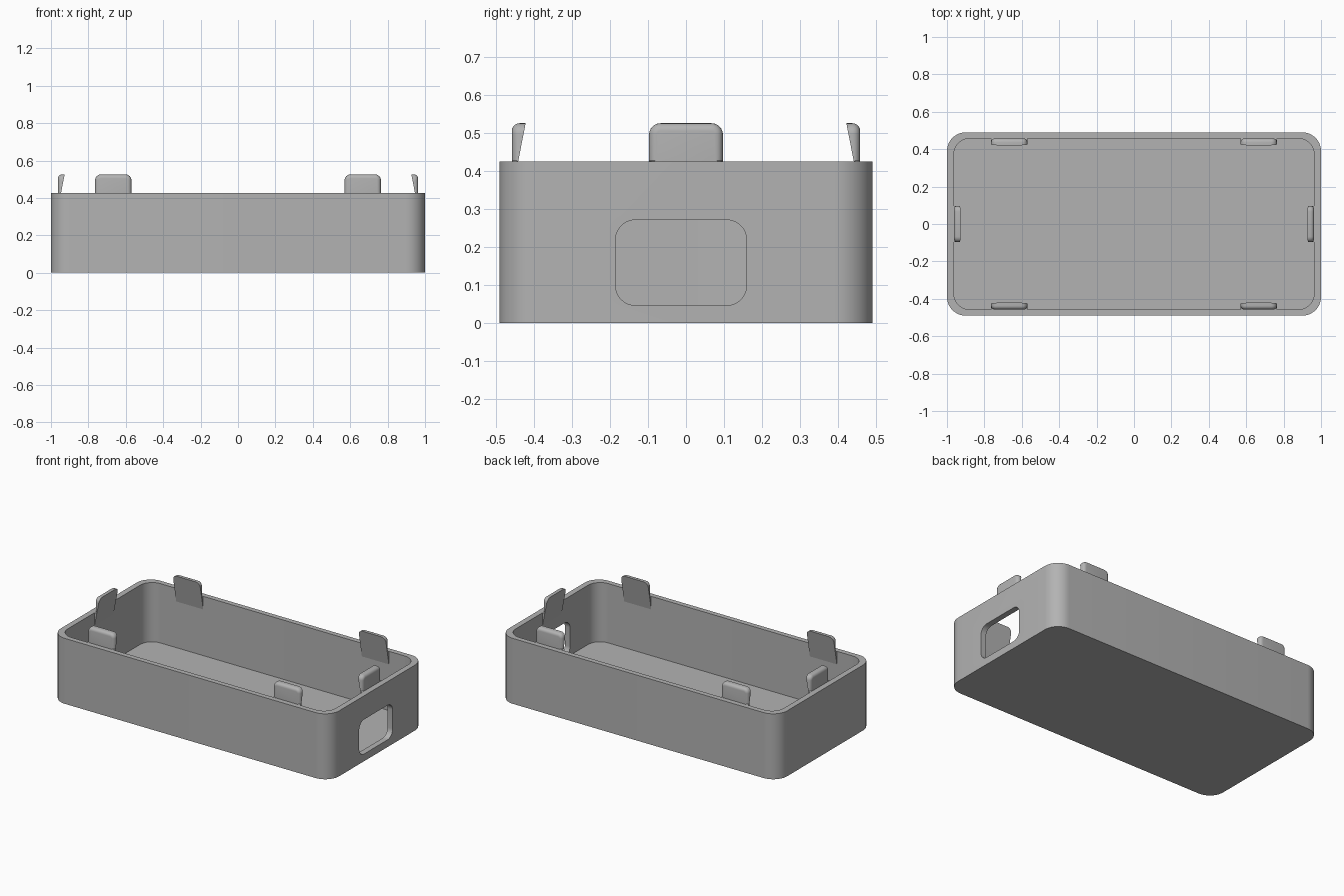
import bpy, bmesh, math

if "Cube" in bpy.data.objects:
    bpy.data.objects.remove(bpy.data.objects["Cube"])

grey = bpy.data.materials.new("plain grey")
grey.diffuse_color = (0.45, 0.45, 0.45, 1)
grey.use_nodes = True
grey.node_tree.nodes["Principled BSDF"].inputs["Base Color"].default_value = grey.diffuse_color


def rounded_rect(hx, hy, r, n=10):
    pts = []
    for k, (sx, sy) in enumerate([(1, 1), (-1, 1), (-1, -1), (1, -1)]):
        for i in range(n + 1):
            a = math.pi / 2 * (k + i / n)
            pts.append((sx * (hx - r) + r * math.cos(a), sy * (hy - r) + r * math.sin(a)))
    return pts


def loft(name, loops, smooth=True):
    """Skin a series of equal-length closed loops and cap both ends."""
    bm = bmesh.new()
    rows = [[bm.verts.new(p) for p in loop] for loop in loops]
    n = len(rows[0])
    for a, b in zip(rows, rows[1:]):
        for i in range(n):
            j = (i + 1) % n
            bm.faces.new((a[i], a[j], b[j], b[i]))
    bm.faces.new(rows[0][::-1])
    bm.faces.new(rows[-1])
    bmesh.ops.remove_doubles(bm, verts=bm.verts[:], dist=1e-5)
    bmesh.ops.recalc_face_normals(bm, faces=bm.faces[:])
    me = bpy.data.meshes.new(name)
    bm.to_mesh(me)
    bm.free()
    me.materials.append(grey)
    ob = bpy.data.objects.new(name, me)
    bpy.context.collection.objects.link(ob)
    return ob


def smooth(ob):
    bpy.ops.object.select_all(action='DESELECT')
    ob.select_set(True)
    bpy.context.view_layer.objects.active = ob
    bpy.ops.object.shade_smooth_by_angle(angle=math.radians(35))


# Open tray: outer wall up, rim inward, inner wall down to the floor
H, FLOOR, IX, IY = 0.425, 0.04, 0.963, 0.457
outer = rounded_rect(1.0, 0.49, 0.1)
inner = rounded_rect(IX, IY, 0.085)
tray = loft("tray", [[(x, y, z) for x, y in loop] for loop, z in
                     ((outer, 0), (outer, H), (inner, H), (inner, FLOOR))])

# Rounded port through the right end wall
port = rounded_rect(0.172, 0.112, 0.052)
cutter = loft("port_cutter", [[(x, u - 0.013, v + 0.159) for u, v in port] for x in (0.9, 1.1)])
cutter.hide_render = True
cut = tray.modifiers.new("port", 'BOOLEAN')
cut.object = cutter
cut.operation = 'DIFFERENCE'
cut.solver = 'EXACT'
bpy.context.view_layer.objects.active = tray
bpy.ops.object.modifier_apply(modifier="port")
bpy.data.objects.remove(cutter)
smooth(tray)


# Snap clip: wedge growing out of the inner wall, rounded over its outer edge
W, Z0, Z1, T, R, C = 0.097, 0.34, 0.525, 0.036, 0.02, 0.03


def clip(name, px, py, ang):
    half = [(W, Z0, 0, 0), (W, H, 0, 0), (W, H + 0.002, 1, 0)]   # u, z, inset direction
    for i in range(7):
        a = math.pi / 2 * i / 6
        c, s = math.cos(a), math.sin(a)
        half.append((W - C + C * c, Z1 - C + C * s, c, s))
    outline = half + [(-u, z, -nu, nz) for u, z, nu, nz in reversed(half)]
    loops = []
    for k in range(7):
        a = math.pi / 2 * min(k, 5) / 5
        d, inset = R * (1 - math.cos(a)), R * (1 - math.sin(a))
        loop = []
        for u, z, nu, nz in outline:
            u, z = u - inset * nu, z - inset * nz
            limit = T * (z - Z0) / (Z1 - Z0)
            dep = limit if k == 6 else min(d, limit)
            # depth runs toward the tray centre
            loop.append((px + u * math.cos(ang) - dep * math.sin(ang),
                         py + u * math.sin(ang) + dep * math.cos(ang), z))
        loops.append(loop)
    smooth(loft(name, loops))


for side, s in (("right", 1), ("left", -1)):
    clip("clip_front_" + side, s * 0.667, -IY, 0)
    clip("clip_back_" + side, s * 0.667, IY, math.pi)
    clip("clip_end_" + side, s * IX, 0, s * math.pi / 2)
